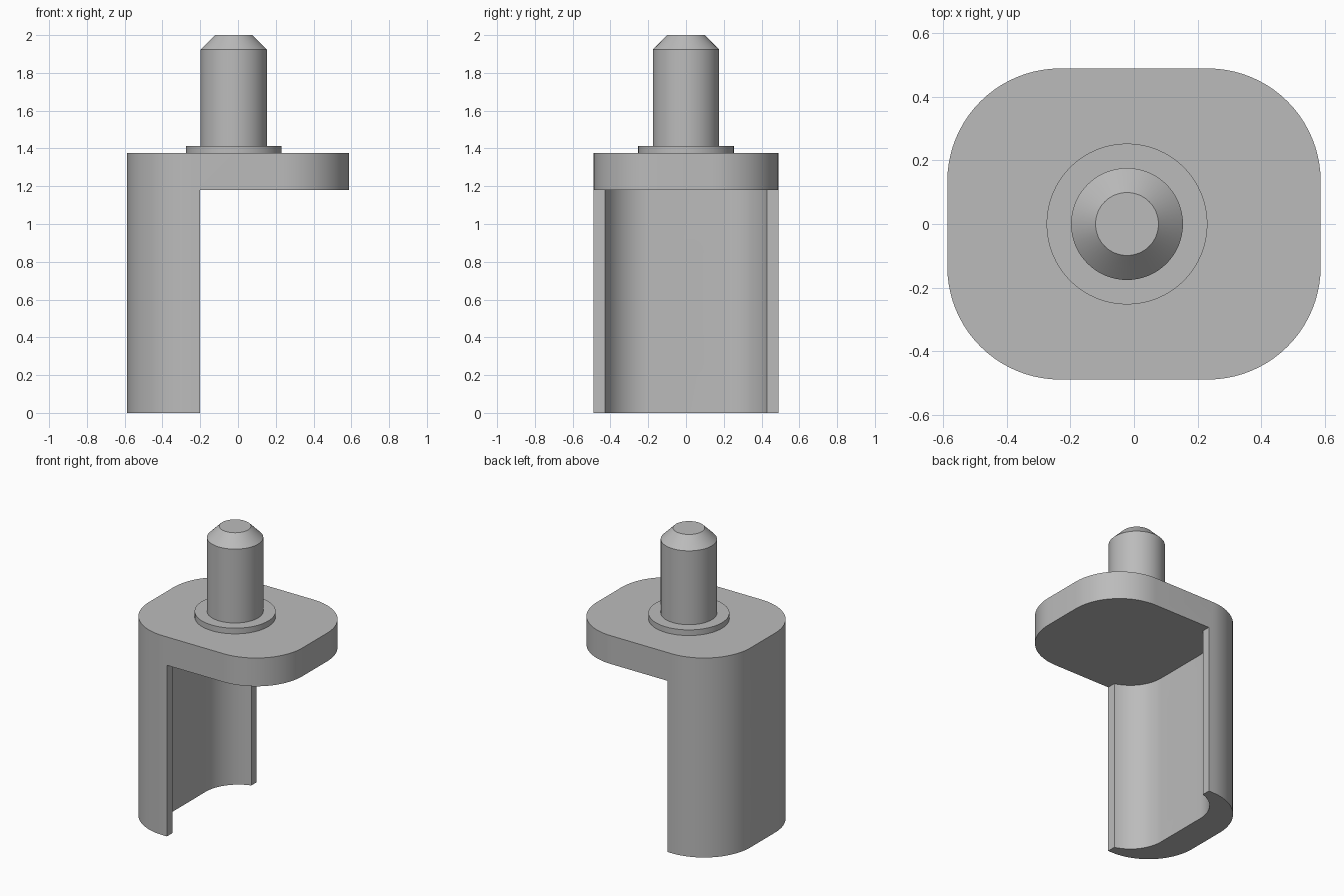
import bpy, bmesh, math
from math import sin, cos, pi

if "Cube" in bpy.data.objects:
    bpy.data.objects.remove(bpy.data.objects["Cube"])

metal = bpy.data.materials.new("grey_metal")
metal.diffuse_color = (0.5, 0.5, 0.5, 1)
metal.use_nodes = True
metal.node_tree.nodes["Principled BSDF"].inputs["Base Color"].default_value = metal.diffuse_color


def arc(cx, cy, r, a0, a1, n=20):
    return [(cx + r * cos(a0 + (a1 - a0) * i / n),
             cy + r * sin(a0 + (a1 - a0) * i / n)) for i in range(n + 1)]


def make(name, bm):
    bmesh.ops.recalc_face_normals(bm, faces=bm.faces)
    me = bpy.data.meshes.new(name)
    bm.to_mesh(me)
    bm.free()
    me.materials.append(metal)
    ob = bpy.data.objects.new(name, me)
    bpy.context.collection.objects.link(ob)
    return ob


def prism(name, outline, z0, z1):
    bm = bmesh.new()
    face = bm.faces.new([bm.verts.new((x, y, z0)) for x, y in outline])
    ext = bmesh.ops.extrude_face_region(bm, geom=[face])
    top = [v for v in ext["geom"] if isinstance(v, bmesh.types.BMVert)]
    bmesh.ops.translate(bm, verts=top, vec=(0, 0, z1 - z0))
    return make(name, bm)


def lathe(name, profile, cx, n=64):
    """Solid of revolution about z from (radius, z) rings, capped."""
    bm = bmesh.new()
    rings = [[bm.verts.new((cx + r * cos(2 * pi * i / n), r * sin(2 * pi * i / n), z))
              for i in range(n)] for r, z in profile]
    for a, b in zip(rings, rings[1:]):
        for i in range(n):
            j = (i + 1) % n
            bm.faces.new((a[i], a[j], b[j], b[i]))
    bm.faces.new(rings[0])
    bm.faces.new(rings[-1])
    return make(name, bm)


def activate(ob):
    bpy.ops.object.select_all(action='DESELECT')
    ob.select_set(True)
    bpy.context.view_layer.objects.active = ob


def cut(ob, cutter):
    mod = ob.modifiers.new("cut", 'BOOLEAN')
    mod.operation = 'DIFFERENCE'
    mod.solver = 'EXACT'
    mod.object = cutter
    activate(ob)
    bpy.ops.object.modifier_apply(modifier=mod.name)
    bpy.data.objects.remove(cutter, do_unlink=True)


# Bracket: rounded rectangle block, hollowed below the top plate
HX, HY, R = 0.587, 0.489, 0.355
outline = []
for k, (sx, sy) in enumerate(((1, 1), (-1, 1), (-1, -1), (1, -1))):
    outline += arc(sx * (HX - R), sy * (HY - R), R, k * pi / 2, (k + 1) * pi / 2)
bracket = prism("bracket", outline, 0, 1.375)

# Recess leaving a curved back wall with thin side lips
r = 0.25
ix, iy = -0.38 + r, 0.44 - r
start = math.acos((-0.2 - ix) / r)
upper = arc(ix, iy, r, start, pi)
lower = [(x, -y) for x, y in reversed(upper)]
recess = prism("recess_cutter", [(1, 1), (-0.2, 1)] + upper + lower + [(-0.2, -1), (1, -1)],
               -0.2, 1.18)
cut(bracket, recess)

# Two counterbored screw holes through the back wall
for z in (0.297, 0.807):
    for radius, x0, x1 in ((0.177, -0.8, -0.43), (0.08, -0.8, -0.25)):
        bm = bmesh.new()
        bmesh.ops.create_cone(bm, cap_ends=True, segments=48, radius1=radius,
                              radius2=radius, depth=x1 - x0)
        for v in bm.verts:
            x, y, h = v.co
            v.co = (h + (x0 + x1) / 2, y, x + z)
        cut(bracket, make("hole_cutter", bm))

# Collar and chamfered pin
collar = lathe("collar", [(0.253, 1.37), (0.253, 1.414)], -0.022)
pin = lathe("pin", [(0.176, 1.40), (0.176, 1.923), (0.099, 2.0)], -0.022)

for ob in (bracket, collar, pin):
    activate(ob)
    bpy.ops.object.shade_smooth_by_angle(angle=math.radians(30))
